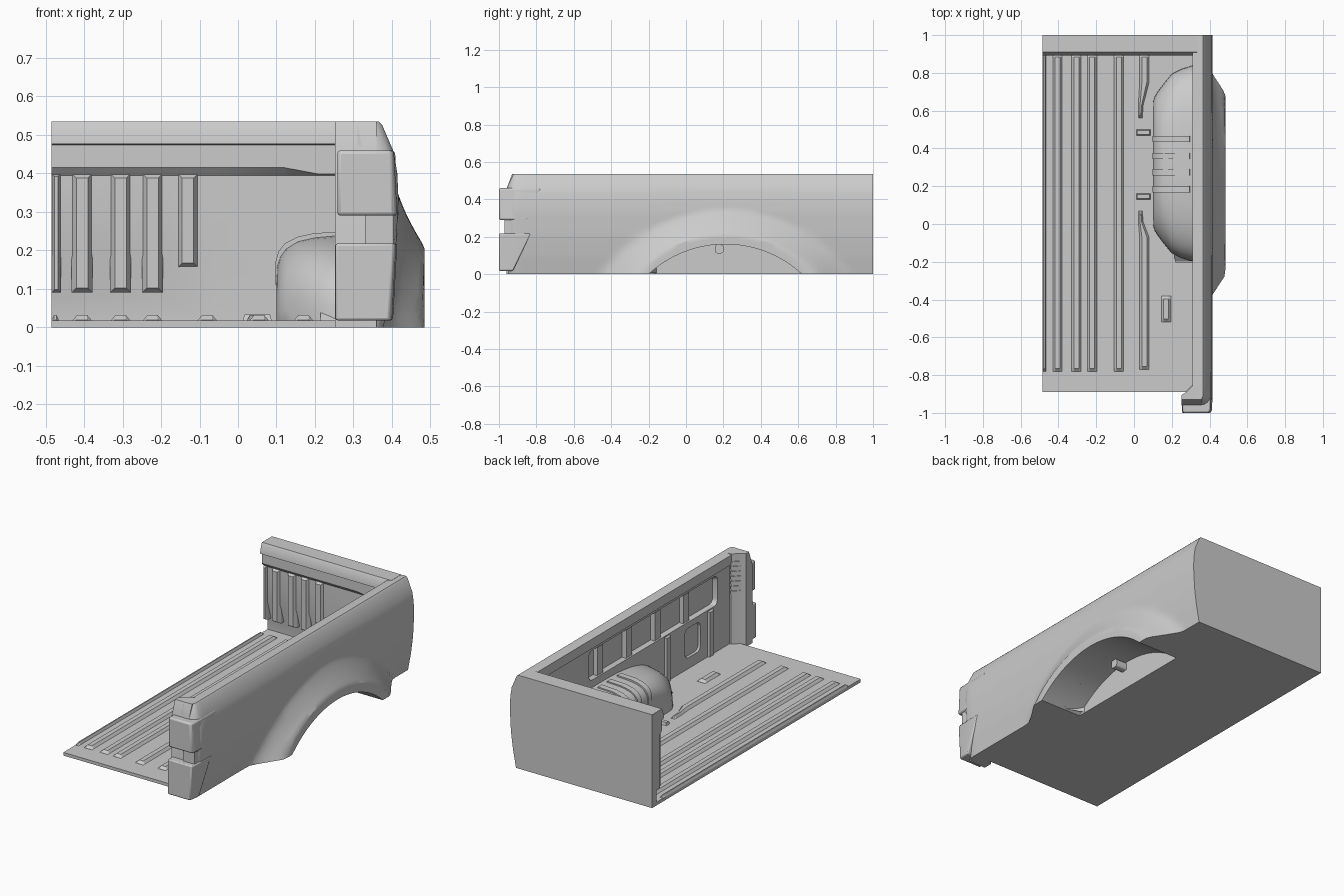
import bpy, bmesh, math

if "Cube" in bpy.data.objects:
    bpy.data.objects.remove(bpy.data.objects["Cube"])

def lin(a, b, n):
    return [a + (b - a) * i / (n - 1) for i in range(n)]

def loft(name, rings, angle=30):
    """Closed solid through rings with equal point counts."""
    bm = bmesh.new()
    vs = [[bm.verts.new(p) for p in r] for r in rings]
    n = len(rings[0])
    for a, b in zip(vs, vs[1:]):
        for i in range(n):
            j = (i + 1) % n
            bm.faces.new((a[i], a[j], b[j], b[i]))
    bm.faces.new(vs[0])
    bm.faces.new(vs[-1])
    bmesh.ops.recalc_face_normals(bm, faces=bm.faces)
    me = bpy.data.meshes.new(name)
    bm.to_mesh(me)
    bm.free()
    ob = bpy.data.objects.new(name, me)
    bpy.context.collection.objects.link(ob)
    smooth(ob, angle)
    return ob

def smooth(ob, angle=30):
    for p in ob.data.polygons:
        p.use_smooth = True
    ob.data.set_sharp_from_angle(angle=math.radians(angle))

def at(axis, d, u, v):
    return {'x': (d, u, v), 'y': (u, d, v), 'z': (u, v, d)}[axis]

def prism(name, axis, pts, a, b):
    return loft(name, [[at(axis, d, u, v) for u, v in pts] for d in (a, b)])

def pad(name, axis, u0, u1, v0, v1, base, top, inset=0.0, chamfer=0.0, root=None):
    """Raised block with sloping sides on a plane facing the given axis."""
    def ring(d, k):
        a, b, c, e = u0 + k, u1 - k, v0 + k, v1 - k
        if not chamfer:
            return [at(axis, d, *p) for p in ((a, c), (b, c), (b, e), (a, e))]
        r, pts = chamfer, []
        for cx, cy, s in ((b - r, e - r, 0), (a + r, e - r, 90), (a + r, c + r, 180), (b - r, c + r, 270)):
            for t in lin(s, s + 90, 6):
                t = math.radians(t)
                pts.append(at(axis, d, cx + r * math.cos(t) * .999, cy + r * math.sin(t) * .999))
        return pts
    rings = [ring(base, 0), ring(top, inset)]
    if root is not None:
        rings.insert(0, ring(root, 0))
    return loft(name, rings)

def cut(ob, cutter):
    m = ob.modifiers.new('cut', 'BOOLEAN')
    m.object, m.operation, m.solver = cutter, 'DIFFERENCE', 'EXACT'
    bpy.context.view_layer.objects.active = ob
    bpy.ops.object.modifier_apply(modifier=m.name)
    bpy.data.objects.remove(cutter)
    smooth(ob)

# --- outer side panel with flared wheel arch, rail and inner wall ---
YC, ZC, R = 0.21, -0.445, 0.605
BODY = [(0, .378), (.1, .397), (.2, .41), (.33, .417), (.4, .414), (.455, .405), (.525, .375), (.535, .366)]

def arch(y):
    d = R * R - (y - YC) ** 2
    return max(0, math.sqrt(d) + ZC) if d > 0 else 0

def outer_x(y, z):
    for (z0, x0), (z1, x1) in zip(BODY, BODY[1:]):
        if z <= z1 + 1e-6:
            x = x0 + (x1 - x0) * (z - z0) / (z1 - z0)
            break
    g = min(1, max(0, (.79 - math.hypot(y - YC, z - ZC)) / .135))
    x += (.484 - x) * g ** 1.15
    if y < -.91:
        x -= .05 * (1 - math.sqrt(max(0, 1 - ((-.91 - y) / .05) ** 2)))
    return x

ys = [-.96, -.957, -.945, -.93, -.91] + lin(-.87, -.2, 18) + lin(-.2, .62, 37)[1:] + lin(.62, 1, 14)[1:]
rings = []
for y in ys:
    zb = arch(y)
    zs = lin(zb, .455, 20) + [.525, .535]
    pts = [(outer_x(y, z), z) for z in zs]
    pts += [(.343, .535), (.31, .53), (.31, .475), (.322, .468), (.322, zb)]
    w = max(0, (-.91 - y) / .05)
    rings.append([(x, y + .03 * w * max(0, (z - .455) / .08), z) for x, z in pts])
side = loft('side_panel', rings)

# Recesses on the inside of the side wall
cut(side, pad('window_cutter', 'x', -.745, .42, .285, .455, .322, .347, .008, .03, root=.30))
cut(side, pad('hatch_cutter', 'x', -.59, -.45, .08, .25, .322, .332, .006, .03, root=.30))
for y in (.31, .05, -.21, -.47):
    pad('window_rib', 'x', y - .035, y + .035, .28, .46, .35, .326, .01)
for y in (-.29, -.68):
    pad('inner_post', 'x', y - .025, y + .025, .01, .28, .325, .312, .008)

# --- rear corner pillar ---
foot = [(.252, -.96), (.36, -.96), (.36, -.855), (.312, -.855), (.276, -.89), (.252, -.905)]
loft('rear_pillar', [[(x, max(y, lim), z) for x, y in foot]
                     for z, lim in ((0, -.96), (.455, -.96), (.535, -.93))])
for i in range(7):
    z = .31 + i * .028
    prism('pillar_slat', 'z', [(.282, -.892), (.318, -.856), (.312, -.848), (.274, -.886)], z, z + .014)

# --- tail lights wrapping the corner ---
def light(name, z0, z1, yb0, yb1, xa0, xa1, xb):
    def ring(z, yb, x):
        return [(xb, -1, z), (x - .006, -1, z), (x, -.98, z), (x + .003, yb, z),
                (.37, yb, z), (.36, -.93, z), (xb, -.93, z)]
    ob = loft(name, [ring(z0, yb0, xa0), ring(z1, yb1, xa1)])
    b = ob.modifiers.new('bevel', 'BEVEL')
    b.width, b.segments = .009, 2
light('upper_tail_light', .29, .46, -.845, -.775, .414, .405, .258)
light('lower_tail_light', .018, .218, -.925, -.83, .4, .411, .253)
prism('light_bridge', 'x', [(-.97, .21), (-.85, .21), (-.825, .22), (-.845, .26), (-.85, .3), (-.97, .3)], .33, .404)

# --- floor slabs around the wheel well ---
F = .018
pad('floor', 'z', -.485, .22, -.89, .98, 0, F)
pad('floor_rear_side', 'z', .22, .335, -.89, -.2, 0, F)
pad('floor_front_side', 'z', .22, .335, .62, .98, 0, F)

# --- floor ribs: trapezoid section along a path of (x, y, width) ---
def floor_rib(path, top=.032):
    def sec(x, y, w, z):
        c = min(.012, w / 3)
        return [(x - w / 2, y, .01), (x - w / 2, y, F), (x - w / 2 + c, y, z),
                (x + w / 2 - c, y, z), (x + w / 2, y, F), (x + w / 2, y, .01)]
    (x, y, w), (xe, ye, we) = path[0], path[-1]
    r = [sec(x, y, w, F + .0005), sec(x, y + .016, w, top)]
    r += [sec(*p, top) for p in path[1:-1]]
    r += [sec(xe, ye - .016, we, top), sec(xe, ye, we, F + .0005)]
    loft('floor_rib', r, 10)

for x, w in ((-.475, .02), (-.405, .05), (-.305, .05), (-.222, .05), (-.08, .05)):
    floor_rib([(x, -.78, w), (x, .9, w)])
floor_rib([(.055, -.77, .05), (.055, -.07, .05), (.036, .01, .026), (.034, .07, .022)])
floor_rib([(.034, .56, .022), (.036, .63, .026), (.055, .75, .05), (.055, .9, .05)])
floor_rib([(.17, -.52, .05), (.17, -.38, .05)])
for y in (.145, .485):
    pad('floor_bracket', 'z', .01, .09, y - .018, y + .018, .01, .033, .007)

# --- wheelhouse inside the bed ---
prof = [(.1, .13, .30), (.102, .165, .33), (.11, .19, .355), (.125, .21, .38), (.155, .228, .42),
        (.2, .237, .475), (.25, .241, .5), (.33, .243, .525)]
def hump(x, h, a, yc=.32, p=.75):
    out = []
    for t in lin(0, math.pi, 33):
        c, s = math.cos(t), max(0, math.sin(t))
        out.append((x, yc + a * math.copysign(abs(c) ** p, c), .012 + (h - .012) * s ** p))
    return out
def shell_ring(x, h, a):
    o = hump(x, h, a)
    return o + [(x, .32 + (y - .32) * .985, max(.006, z - .008)) for _, y, z in reversed(o)]
loft('wheelhouse', [shell_ring(*p) for p in prof])
prism('wheelhouse_face', 'x', [(y, z) for _, y, z in hump(*prof[0])], .1, .108)
for y in (.185, .275, .36, .45):
    prism('wheelhouse_rib', 'y', [(.097, .11), (.097, .168), (.105, .197), (.122, .218), (.154, .235),
                                  (.2, .245), (.295, .249), (.3, .22), (.15, .2), (.11, .11)], y - .017, y + .017)

# --- wheel well liner seen from below, with peg ---
arc = [(y, arch(y)) for y in lin(-.199, .619, 33)]
prism('well_liner', 'x', arc + [(y, z + .006) for y, z in reversed(arc)], .214, .33)
prism('well_inner_wall', 'x', arc, .214, .22)
pad('well_peg', 'x', .155, .2, .112, .158, .218, .29, 0, .012)

# --- front wall of the bed: profile varies along x ---
def wall(x, low, ledge):
    back = .96 if low else .926
    p = [(1, 0), (1, .535), (.91, .535), (.903, .522), (.892, .48), (.892, .477), (.908, .474),
         (.908, ledge), (.926, .395), (.926, .192), (back, .075), (back, 0)]
    return [(x, y, z) for y, z in p]
front = loft('front_wall', [wall(-.485, 1, .415), wall(-.19, 1, .415), wall(-.06, 0, .415),
                            wall(.12, 0, .415), wall(.21, 0, .398), wall(.335, 0, .398)], 15)
cut(front, pad('slot_cutter', 'y', .008, .062, .21, .375, .926, .938, .006, .025, root=.915))
pad('slot_plate', 'y', .022, .048, .225, .36, .945, .929, .004, .01)
for x, z0 in ((-.405, .09), (-.305, .09), (-.222, .09), (-.13, .155)):
    pad('front_wall_rib', 'y', x - .027, x + .027, z0, .4, .93, .911, .012, root=.965)
pad('front_wall_edge_rib', 'y', -.485, -.46, .09, .4, .93, .911, .008, root=.965)
